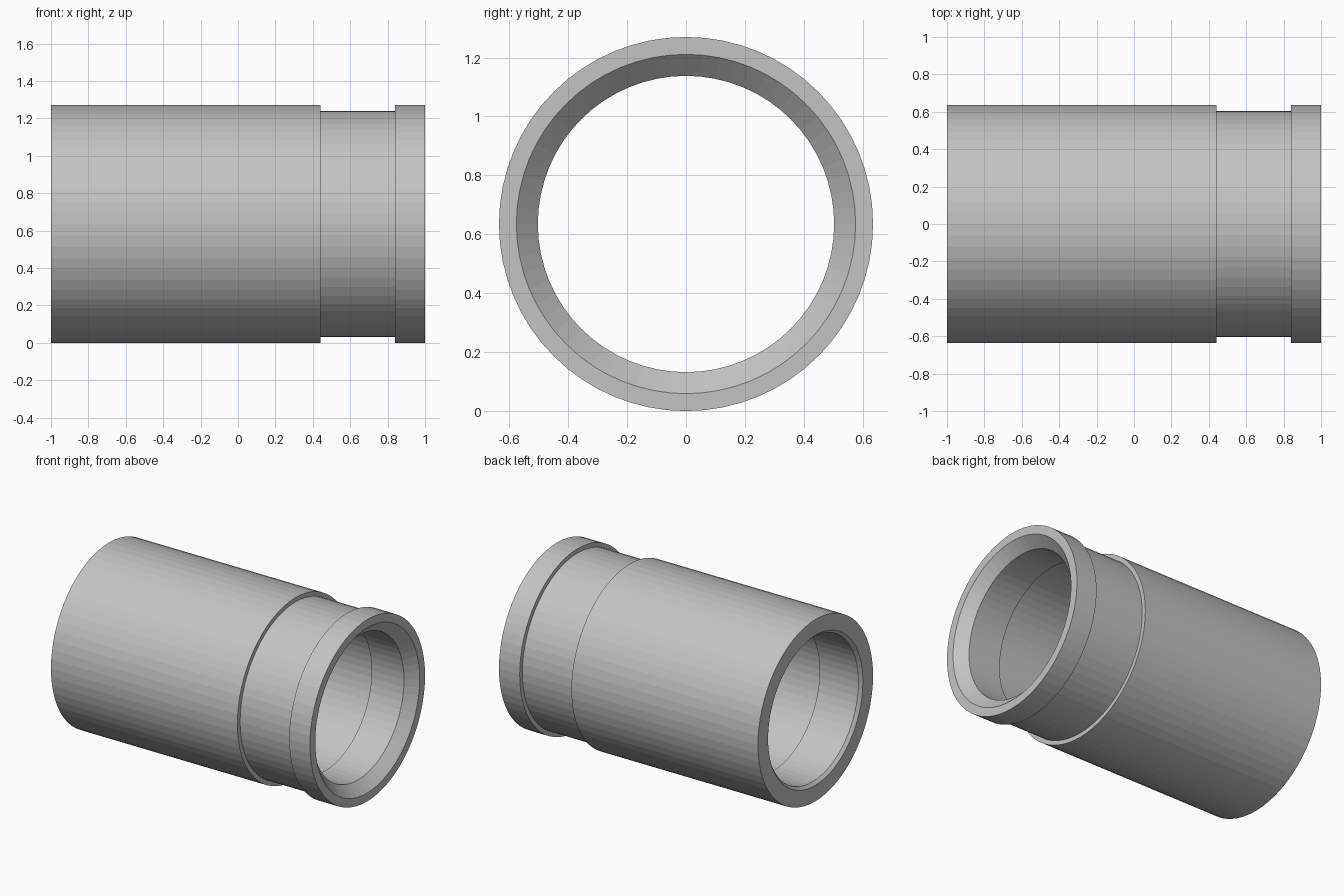
import bpy
import bmesh
from math import cos, sin, tau

SEGMENTS = 64
AXIS_Z = 0.635

cube = bpy.data.objects.get("Cube")
if cube:
    bpy.data.objects.remove(cube, do_unlink=True)


def flat_material(name, color):
    mat = bpy.data.materials.new(name)
    mat.use_nodes = True
    mat.diffuse_color = color
    mat.node_tree.nodes["Principled BSDF"].inputs["Base Color"].default_value = color
    return mat


def lathe_x(name, profile, mat):
    """Revolve a closed (x, radius) profile around the sleeve's long axis."""
    bm = bmesh.new()
    rings = []
    for i in range(SEGMENTS):
        a = tau * i / SEGMENTS
        rings.append([bm.verts.new((x, r * sin(a), r * cos(a))) for x, r in profile])
    n = len(profile)
    for i, ring in enumerate(rings):
        after = rings[(i + 1) % SEGMENTS]
        for j in range(n):
            k = (j + 1) % n
            bm.faces.new((ring[j], ring[k], after[k], after[j]))
    bmesh.ops.recalc_face_normals(bm, faces=bm.faces)
    mesh = bpy.data.meshes.new(name)
    bm.to_mesh(mesh)
    bm.free()
    mesh.materials.append(mat)
    obj = bpy.data.objects.new(name, mesh)
    obj.location.z = AXIS_Z
    bpy.context.collection.objects.link(obj)
    return obj


metal = flat_material("light grey metal", (0.55, 0.55, 0.55, 1))

# Outer wall with the recessed band and end collar
outer = [(-1, 0.635), (0.44, 0.635), (0.44, 0.605),
         (0.84, 0.605), (0.84, 0.635), (1, 0.635)]

# Bore: wide chamfer at one mouth, relieved middle, small chamfer at the other
bore = [(1, 0.576), (0.93, 0.503), (0.68, 0.503), (0.68, 0.512),
        (-0.68, 0.512), (-0.68, 0.503), (-0.98, 0.503), (-1, 0.523)]

lathe_x("cylinder_sleeve", outer + bore, metal)
